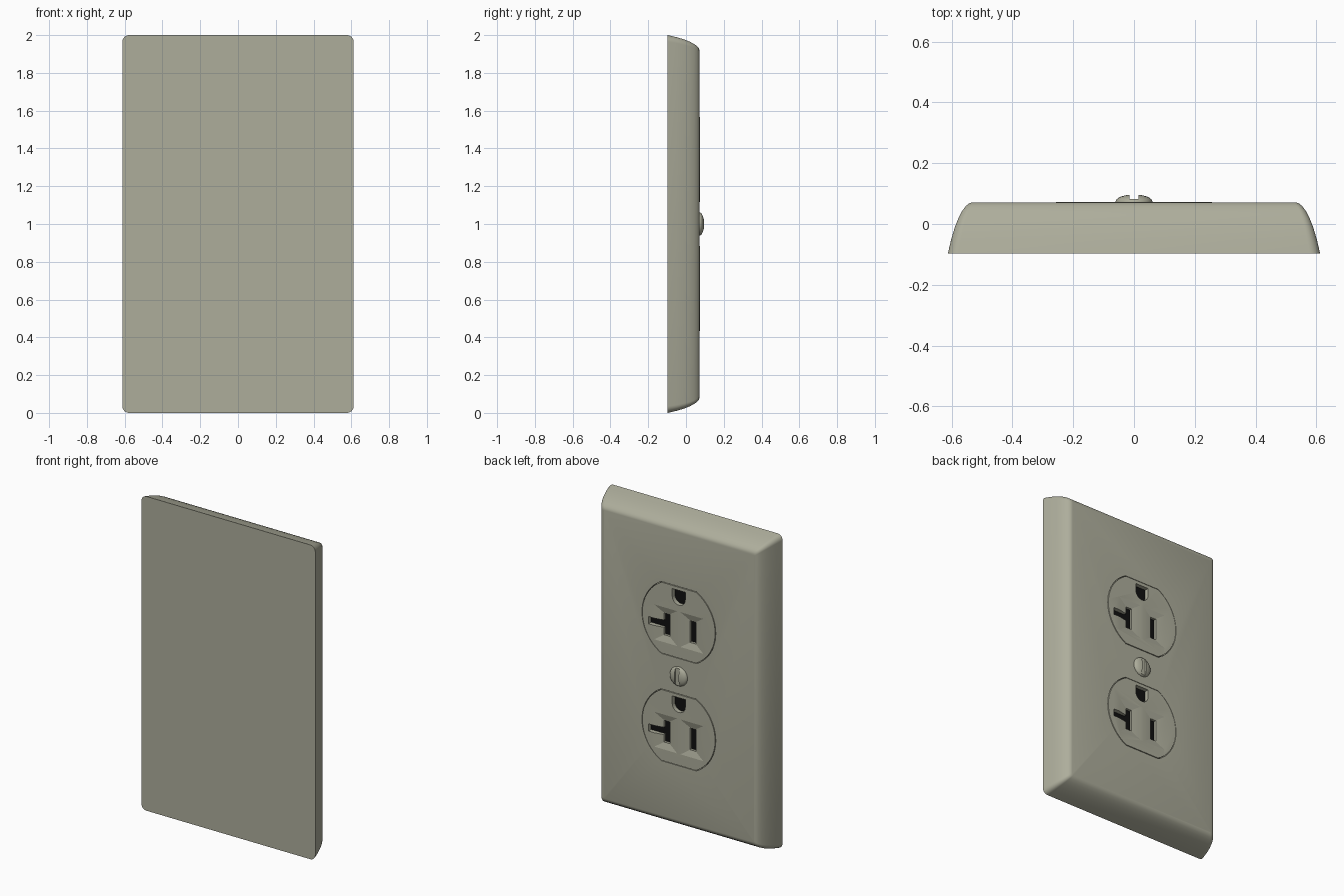
import bpy, bmesh, math

if "Cube" in bpy.data.objects:
    bpy.data.objects.remove(bpy.data.objects["Cube"])

FACE_Y = 0.0715      # front surface of the wall plate
CENTRES = (("lower", 0.659), ("upper", 1.342))


def loft(name, rings):
    """Closed solid skinned through rings of equal point count."""
    bm = bmesh.new()
    vs = [[bm.verts.new(p) for p in ring] for ring in rings]
    n = len(vs[0])
    for a, b in zip(vs, vs[1:]):
        for i in range(n):
            j = (i + 1) % n
            bm.faces.new((a[i], a[j], b[j], b[i]))
    bm.faces.new(vs[0])
    bm.faces.new(vs[-1])
    bmesh.ops.recalc_face_normals(bm, faces=bm.faces)
    mesh = bpy.data.meshes.new(name)
    bm.to_mesh(mesh)
    bm.free()
    ob = bpy.data.objects.new(name, mesh)
    bpy.context.collection.objects.link(ob)
    return ob


def ring(outline, y, zc=0.0):
    return [(x, y, z + zc) for x, z in outline]


def prism(name, outline, y0, y1, zc=0.0):
    return loft(name, [ring(outline, y0, zc), ring(outline, y1, zc)])


def rect(x0, x1, z0, z1):
    return [(x0, z0), (x1, z0), (x1, z1), (x0, z1)]


def rounded_rect(w, h, r, seg=6):
    pts = []
    for k, (sx, sz) in enumerate(((1, 1), (-1, 1), (-1, -1), (1, -1))):
        for i in range(seg + 1):
            a = math.pi / 2 * (k + i / seg)
            pts.append((sx * (w - r) + r * math.cos(a), sz * (h - r) + r * math.sin(a)))
    return pts


def circle(r, n=40):
    return [(r * math.cos(2 * math.pi * i / n), r * math.sin(2 * math.pi * i / n)) for i in range(n)]


def flatted_circle(r, h, seg=24):
    """Circle cut flat at top and bottom."""
    a = math.asin(h / r)
    right = [(r * math.cos(t), r * math.sin(t)) for t in (-a + 2 * a * i / seg for i in range(seg + 1))]
    return right + [(-x, -z) for x, z in right]


def activate(ob):
    bpy.ops.object.select_all(action='DESELECT')
    ob.select_set(True)
    bpy.context.view_layer.objects.active = ob


def cut(ob, cutter):
    activate(ob)
    m = ob.modifiers.new("cut", 'BOOLEAN')
    m.operation = 'DIFFERENCE'
    m.solver = 'EXACT'
    m.object = cutter
    bpy.ops.object.modifier_apply(modifier=m.name)
    bpy.data.objects.remove(cutter)


def smooth(ob, deg=30):
    activate(ob)
    bpy.ops.object.shade_smooth_by_angle(angle=math.radians(deg))


plate_grey = bpy.data.materials.new("plate_grey")
plate_grey.diffuse_color = (0.42, 0.42, 0.33, 1)
plate_grey.use_nodes = True
plate_grey.node_tree.nodes["Principled BSDF"].inputs["Base Color"].default_value = plate_grey.diffuse_color
black = bpy.data.materials.new("slot_black")
black.diffuse_color = (0.005, 0.005, 0.005, 1)
black.use_nodes = True
black.node_tree.nodes["Principled BSDF"].inputs["Base Color"].default_value = black.diffuse_color

# Wall plate: rounded rectangle with a curved bevel towards the face
profile = [(-0.097, 0.0), (-0.05, 0.011), (-0.01, 0.023), (0.02, 0.035), (0.043, 0.047),
           (0.059, 0.059), (0.068, 0.070), (FACE_Y, 0.082)]
plate = loft("wall_plate", [ring(rounded_rect(0.612 - d, 1.0 - d, 0.035 - 0.3 * d), y, 1.0)
                            for y, d in profile])
plate.data.materials.append(plate_grey)
for label, zc in CENTRES:
    cut(plate, prism("opening", flatted_circle(0.26, 0.229), 0.03, 0.2, zc))
smooth(plate)

# Slot outlines, relative to the receptacle centre
ground = [(0.046, 0.205), (-0.046, 0.205)] + [
    (-0.046 * math.cos(t), 0.157 - 0.046 * math.sin(t))
    for t in (math.pi * i / 14 for i in range(15))]
t_slot = [(0.07, -0.11), (0.112, -0.11), (0.112, -0.064), (0.213, -0.064),
          (0.213, -0.018), (0.112, -0.018), (0.112, 0.028), (0.07, 0.028)]
straight = rect(-0.114, -0.072, -0.11, 0.028)

for label, zc in CENTRES:
    # Receptacle face, standing slightly proud of the plate
    face = prism(label + "_receptacle_face", flatted_circle(0.256, 0.225), 0.045, FACE_Y + 0.0015, zc)
    face.data.materials.append(plate_grey)
    # Shallow funnel around each blade slot
    for s in (-1, 1):
        wide = rect(s * 0.012, s * 0.172, -0.152, 0.07)
        narrow = rect(s * 0.068, s * 0.116, -0.114, 0.032)
        top = FACE_Y + 0.0015
        cut(face, loft("funnel", [ring(narrow, top - 0.011, zc), ring(wide, top, zc), ring(wide, 0.2, zc)]))
    for outline in (ground, t_slot, straight):
        cut(face, prism("slot", outline, 0.0, 0.2, zc))
    smooth(face, 12)
    # Dark interior seen through the slots
    inside = prism(label + "_slot_interior", flatted_circle(0.254, 0.223), 0.032, 0.046, zc)
    inside.data.materials.append(black)

# Domed screw with a vertical driver slot
steps = [math.radians(a) for a in (0, 15, 30, 45, 60, 73, 83)]
rings = [ring(circle(0.061), 0.06, 1.0)]
rings += [ring(circle(0.061 * math.cos(a)), 0.073 + 0.024 * math.sin(a), 1.0) for a in steps]
screw = loft("centre_screw", rings)
screw.data.materials.append(plate_grey)
cut(screw, prism("driver_slot", rect(-0.015, 0.015, -0.1, 0.1), 0.083, 0.2, 1.0))
smooth(screw)
